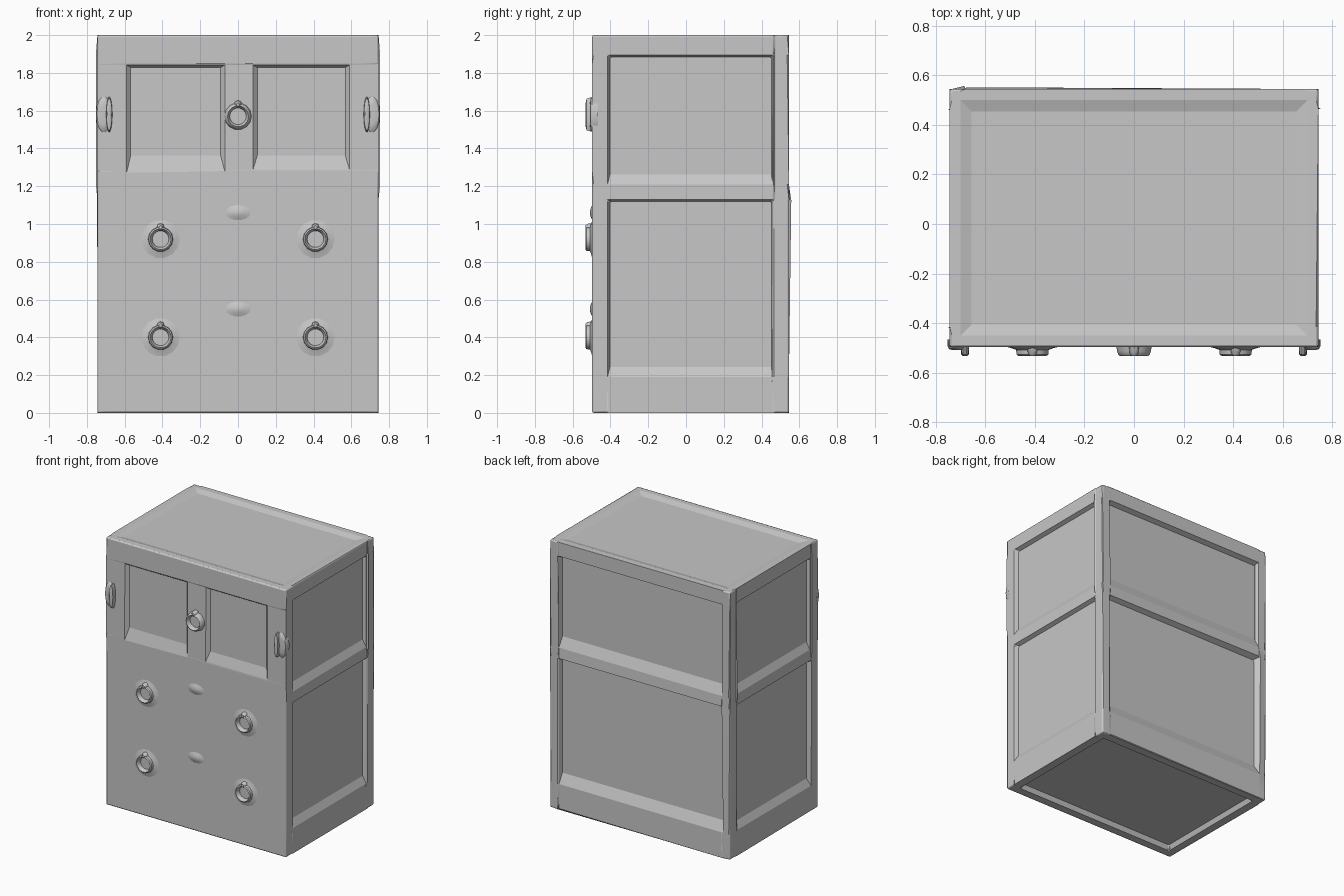
import bpy, bmesh, math
from mathutils import Vector

if "Cube" in bpy.data.objects:
    bpy.data.objects.remove(bpy.data.objects["Cube"], do_unlink=True)

grey = bpy.data.materials.new("plain_grey")
grey.use_nodes = True
colour = (0.57, 0.57, 0.57, 1)
grey.diffuse_color = colour
grey.node_tree.nodes["Principled BSDF"].inputs["Base Color"].default_value = colour

W, FRONT, BACK, H = 0.744, -0.497, 0.545, 2.0


def finish(bm, name, bevel=0.0, angle=40):
    mesh = bpy.data.meshes.new(name)
    bm.to_mesh(mesh)
    bm.free()
    mesh.materials.append(grey)
    ob = bpy.data.objects.new(name, mesh)
    bpy.context.collection.objects.link(ob)
    bpy.ops.object.select_all(action="DESELECT")
    ob.select_set(True)
    bpy.context.view_layer.objects.active = ob
    bpy.ops.object.shade_smooth_by_angle(angle=math.radians(angle))
    if bevel:
        mod = ob.modifiers.new("soft_edges", "BEVEL")
        mod.width, mod.segments = bevel, 2
        mod.limit_method, mod.angle_limit = "ANGLE", math.radians(75)
        mod.use_clamp_overlap = False
        ob.modifiers.new("even_shading", "WEIGHTED_NORMAL").keep_sharp = True


# Cabinet carcass
bm = bmesh.new()
bmesh.ops.create_cube(bm, size=1)
for v in bm.verts:
    v.co = (v.co.x * 2 * W, v.co.y * (BACK - FRONT) + (FRONT + BACK) / 2, v.co.z * H + H / 2)


def recess(normal, low, high, slope, depth, sill=0.0):
    """Sink a sloped panel between two corners on the side facing normal."""
    normal, low, high = Vector(normal), Vector(low), Vector(high)
    axes = [a for a in range(3) if abs(normal[a]) < 0.5]
    outer = max(v.co.dot(normal) for v in bm.verts)

    def side():
        bm.normal_update()
        return [f for f in bm.faces if f.normal.dot(normal) > 0.99
                and abs(f.calc_center_median().dot(normal) - outer) < 0.001]

    for axis in axes:
        direction = Vector((0, 0, 0))
        direction[axis] = 1
        for corner in (low, high):
            faces = side()
            geom = set(faces) | {e for f in faces for e in f.edges} | {v for f in faces for v in f.verts}
            bmesh.ops.bisect_plane(bm, geom=list(geom), plane_co=corner, plane_no=direction)
    chosen = [f for f in side()
              if all(low[a] < f.calc_center_median()[a] < high[a] for a in axes)]
    bmesh.ops.inset_region(bm, faces=chosen, thickness=slope, depth=-depth, use_even_offset=True)
    for v in {v for f in chosen for v in f.verts}:
        if v.co.z < (low.z + high.z) / 2:
            v.co.z += sill


# Side and back panels: tall lower one, shorter upper one
for z0, z1 in ((0.19, 1.13), (1.21, 1.895)):
    for s in (-1, 1):
        recess((s, 0, 0), (0, -0.415, z0), (0, 0.465, z1), 0.012, 0.03, 0.04)
    recess((0, 1, 0), (-0.68, 0, z0), (0.68, 0, z1), 0.015, 0.035, 0.06)

# Top and underside panels
recess((0, 0, 1), (-0.7, -0.45, 0), (0.7, 0.5, 0), 0.045, 0.014)
recess((0, 0, -1), (-0.68, -0.43, 0), (0.68, 0.48, 0), 0.015, 0.035)

# Shallow door panels
for x0, x1 in ((-0.59, -0.07), (0.08, 0.59)):
    recess((0, -1, 0), (x0, 0, 1.28), (x1, 0, 1.85), 0.022, 0.024, 0.06)

finish(bm, "cabinet_body", 0.009, 15)


def turned(name, x, z, profile, stretch=(1, 1), sides=14):
    """Revolve (radius, height) points around an axis pointing forward."""
    bm = bmesh.new()
    rings = []
    for r, h in profile:
        rings.append([bm.verts.new((x + stretch[0] * r * math.cos(2 * math.pi * i / sides),
                                    FRONT - h,
                                    z + stretch[1] * r * math.sin(2 * math.pi * i / sides)))
                      for i in range(sides)])
    for a, b in zip(rings, rings[1:]):
        for i in range(sides):
            j = (i + 1) % sides
            bm.faces.new((a[i], a[j], b[j], b[i]))
    cap = bm.faces.new(rings[-1])
    bmesh.ops.recalc_face_normals(bm, faces=bm.faces)
    bm.normal_update()
    if cap.normal.y > 0:
        bmesh.ops.reverse_faces(bm, faces=bm.faces)
    finish(bm, name)


# Hollow round pulls, the drawer ones on low mounds
ring = [(0.072, -0.003), (0.068, 0.016), (0.064, 0.03), (0.056, 0.036), (0.05, 0.028), (0.044, 0.006)]
mound = [(0.11, -0.002), (0.085, 0.004), (0.066, 0.011)]
nub = [(0.022, -0.003), (0.018, 0.025), (0.009, 0.036)]
pulls = {"door_pull": (0, 1.57)}
for row, z in (("upper", 0.92), ("lower", 0.4)):
    for side, s in (("left", 1), ("right", -1)):
        pulls[f"{row}_{side}_drawer_pull"] = (0.41 * s, z)
for name, (x, z) in pulls.items():
    is_door = name == "door_pull"
    turned(name, x, z, ring if is_door else mound + ring[2:])
    turned(name + "_nub", x, z + 0.063, nub, sides=8)

# Small bumps on the centre line
for name, z in (("upper_bump", 1.06), ("lower_bump", 0.55)):
    turned(name, 0, z, [(0.075, -0.002), (0.04, 0.007), (0.015, 0.012)], (1, 0.6))

# Tall oval hinges: a low plate wrapping the edge and a raised lip
for side, s in (("left", 1), ("right", -1)):
    turned(side + "_hinge", 0.71 * s, 1.58,
           [(0.1, -0.03), (0.1, -0.004), (0.085, 0.008), (0.05, 0.012)], (0.43, 1))
    turned(side + "_hinge_lip", 0.682 * s, 1.58,
           [(0.1, -0.002), (0.09, 0.03), (0.05, 0.036)], (0.17, 0.95))
